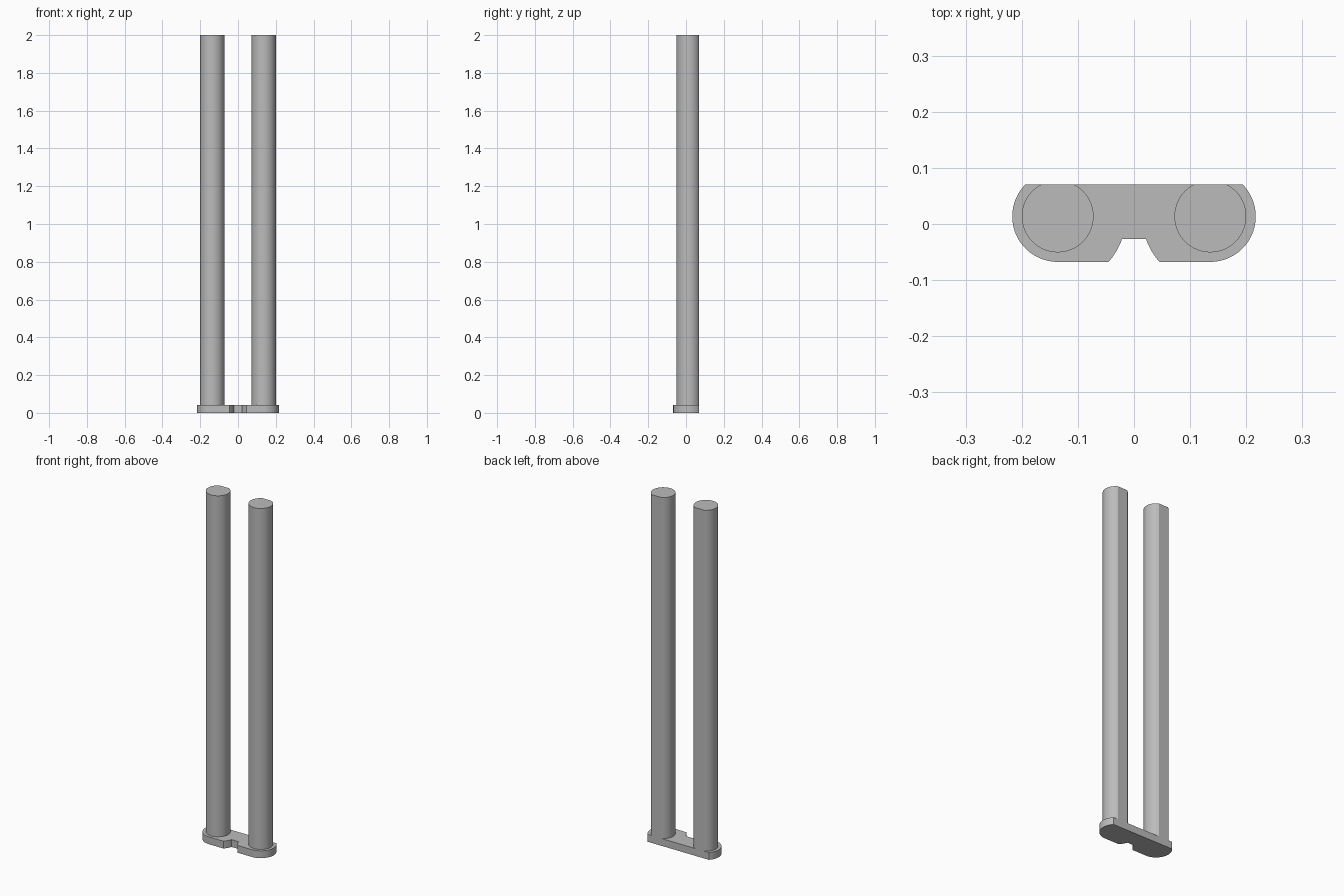
import bpy
import bmesh
from math import radians, asin, sin, cos, pi

cube = bpy.data.objects.get("Cube")
if cube:
    bpy.data.objects.remove(cube, do_unlink=True)

# Shared dimensions
CX, CY = 0.136, 0.0135      # tube axis
TUBE_R, RIM_R, NOTCH_R = 0.064, 0.081, 0.1215
BACK_Y, NOTCH_Y = 0.07, -0.027
BASE_TOP, TOP = 0.042, 2.0

grey = bpy.data.materials.new("plain grey")
grey.use_nodes = True
colour = (0.5, 0.5, 0.5, 1)
grey.diffuse_color = colour
grey.node_tree.nodes["Principled BSDF"].inputs["Base Color"].default_value = colour


def arc(radius, start, end, steps):
    """Points of an arc around the left tube axis."""
    angles = [start + (end - start) * i / steps for i in range(steps + 1)]
    return [(CX + radius * cos(a), CY + radius * sin(a)) for a in angles]


def mirrored(points):
    return [(-x, y) for x, y in reversed(points)]


def extrude_outline(name, outline, z0, z1):
    bm = bmesh.new()
    face = bm.faces.new([bm.verts.new((x, y, z0)) for x, y in outline])
    result = bmesh.ops.extrude_face_region(bm, geom=[face])
    verts = [v for v in result["geom"] if isinstance(v, bmesh.types.BMVert)]
    bmesh.ops.translate(bm, verts=verts, vec=(0, 0, z1 - z0))
    bmesh.ops.recalc_face_normals(bm, faces=bm.faces)
    mesh = bpy.data.meshes.new(name)
    bm.to_mesh(mesh)
    bm.free()
    obj = bpy.data.objects.new(name, mesh)
    bpy.context.collection.objects.link(obj)
    mesh.materials.append(grey)
    bpy.ops.object.select_all(action="DESELECT")
    obj.select_set(True)
    bpy.context.view_layer.objects.active = obj
    bpy.ops.object.shade_smooth_by_angle(angle=radians(22))


def angle_at(y, radius):
    return asin((y - CY) / radius)


# Base plate: rounded ends, straight back, curved-sided notch at the front
notch = arc(NOTCH_R, pi - angle_at(NOTCH_Y, NOTCH_R),
            pi - angle_at(CY - RIM_R, NOTCH_R), 8)
end = arc(RIM_R, -pi / 2, angle_at(BACK_Y, RIM_R), 32)
half = notch + end
extrude_outline("base_plate", half + mirrored(half), 0, BASE_TOP)

# Tall round posts, trimmed flat along the back
flat = angle_at(BACK_Y, TUBE_R)
post = arc(TUBE_R, pi - flat, 2 * pi + flat, 64)
extrude_outline("left_post", post, BASE_TOP, TOP)
extrude_outline("right_post", mirrored(post), BASE_TOP, TOP)
